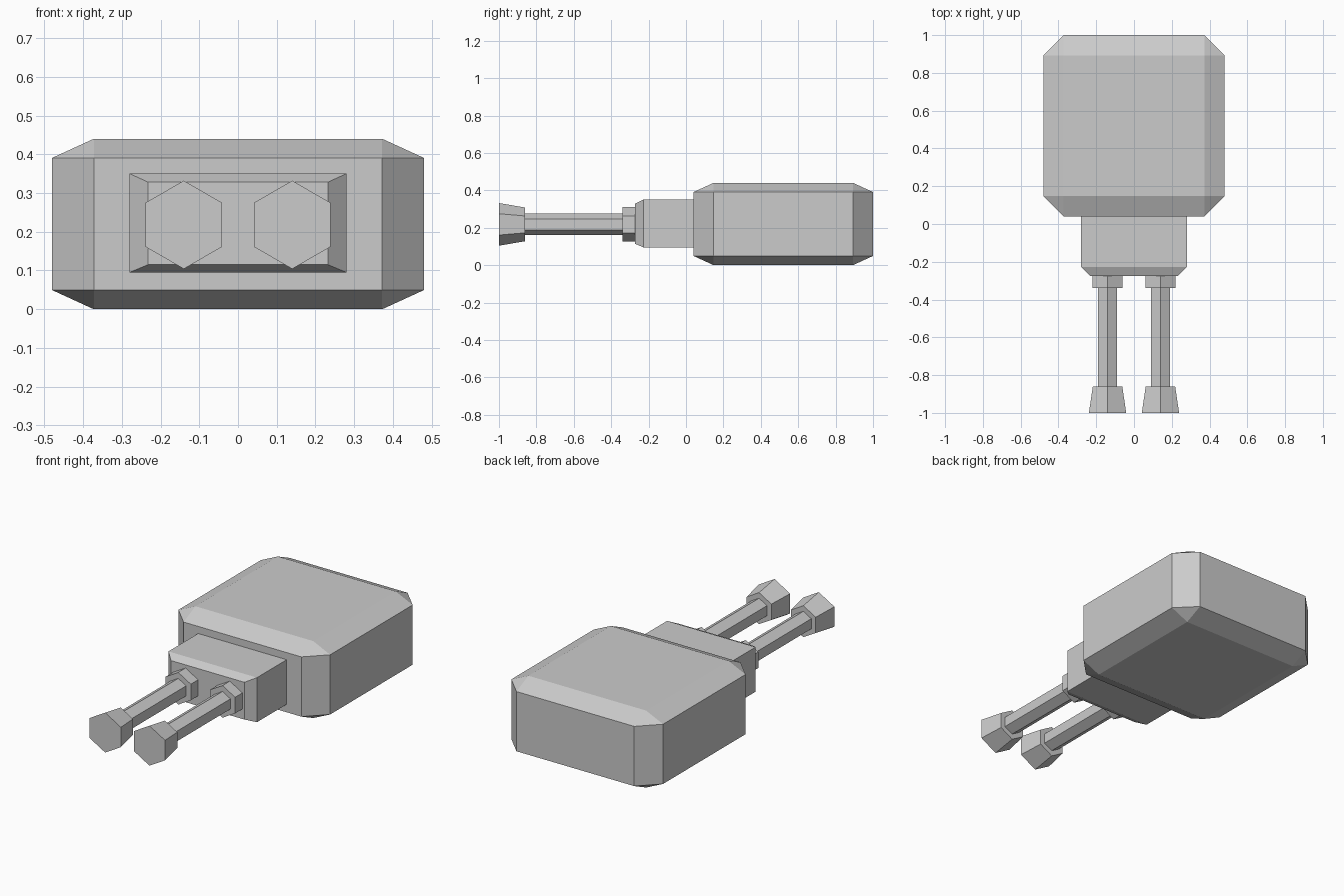
import bpy, bmesh
from math import sin, cos, pi

if "Cube" in bpy.data.objects:
    bpy.data.objects.remove(bpy.data.objects["Cube"])


def finish(name, bm):
    bmesh.ops.recalc_face_normals(bm, faces=bm.faces)
    mesh = bpy.data.meshes.new(name)
    bm.to_mesh(mesh)
    bm.free()
    obj = bpy.data.objects.new(name, mesh)
    bpy.context.collection.objects.link(obj)
    return obj


def loft(name, rings):
    """Bridge equal-sized closed rings of points and cap both ends."""
    bm = bmesh.new()
    loops = [[bm.verts.new(p) for p in ring] for ring in rings]
    n = len(loops[0])
    for a, b in zip(loops, loops[1:]):
        for i in range(n):
            j = (i + 1) % n
            bm.faces.new((a[i], a[j], b[j], b[i]))
    bm.faces.new(loops[0])
    bm.faces.new(loops[-1])
    return finish(name, bm)


def rect(y, half_x, z0, z1):
    return [(-half_x, y, z0), (half_x, y, z0), (half_x, y, z1), (-half_x, y, z1)]


def hexagon(y, r, x, z):
    return [(x + r * sin(k * pi / 3), y, z + r * cos(k * pi / 3)) for k in range(6)]


# Main body: chamfered unit cube, stretched so the chamfers scale with it
bm = bmesh.new()
bmesh.ops.create_cube(bm, size=1)
bmesh.ops.bevel(bm, geom=bm.edges[:], offset=0.112, segments=1,
                affect='EDGES', profile=0.5)
bmesh.ops.scale(bm, vec=(0.96, 0.96, 0.44), verts=bm.verts)
bmesh.ops.translate(bm, vec=(0, 0.52, 0.22), verts=bm.verts)
finish("body", bm)

# Neck block with a chamfered front
loft("neck", [rect(0.06, 0.28, 0.095, 0.35),
              rect(-0.228, 0.28, 0.095, 0.35),
              rect(-0.274, 0.232, 0.115, 0.328)])

# Two hexagonal prongs: collar, rod and flared tip as (y, radius)
profile = [(-0.26, 0.092), (-0.34, 0.092), (-0.34, 0.058),
           (-0.86, 0.058), (-0.86, 0.09), (-1.0, 0.114)]
for side, x in (("left", -0.14), ("right", 0.14)):
    loft(side + "_prong", [hexagon(y, r, x, 0.218) for y, r in profile])
